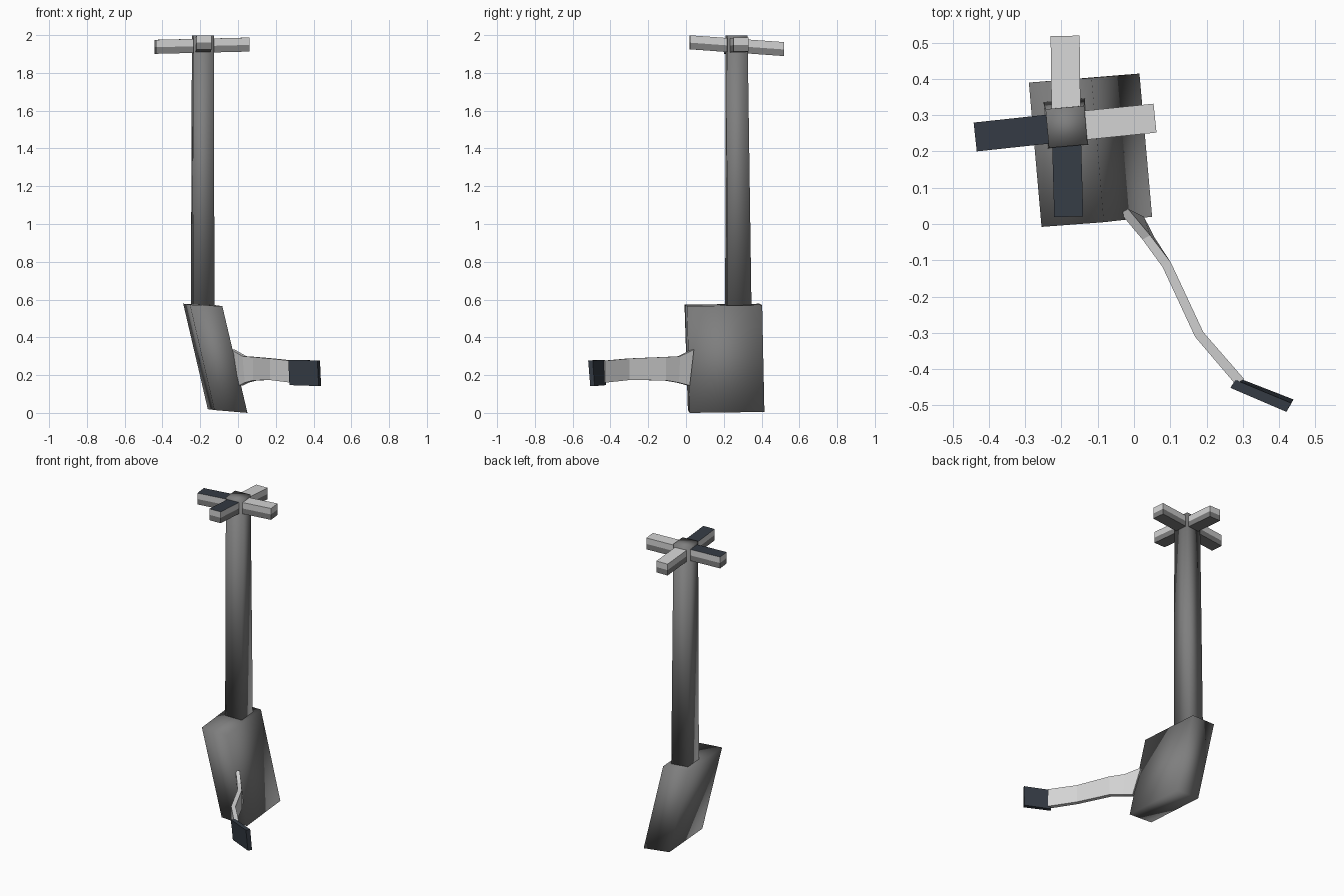
import bpy, bmesh, math
from mathutils import Vector

if "Cube" in bpy.data.objects:
    bpy.data.objects.remove(bpy.data.objects["Cube"])


def material(name, rgb):
    m = bpy.data.materials.new(name)
    m.diffuse_color = (*rgb, 1)
    m.use_nodes = True
    m.node_tree.nodes["Principled BSDF"].inputs["Base Color"].default_value = m.diffuse_color
    return m


GREY = material("mid grey", (0.21, 0.21, 0.21))
LIGHT = material("light grey", (0.65, 0.65, 0.65))
DARK = material("dark slate", (0.035, 0.044, 0.058))


def loft(name, rings, mats, smooth=False, rule=None):
    """Skin a list of four-cornered rings and cap both ends."""
    bm = bmesh.new()
    rows = [[bm.verts.new(p) for p in r] for r in rings]
    for a, b in zip(rows, rows[1:]):
        for i in range(4):
            j = (i + 1) % 4
            bm.faces.new((a[i], a[j], b[j], b[i]))
    bm.faces.new(rows[0])
    bm.faces.new(rows[-1])
    bmesh.ops.recalc_face_normals(bm, faces=bm.faces)
    for i, f in enumerate(bm.faces):
        f.smooth = smooth
        f.material_index = rule(i) if rule else 0
    me = bpy.data.meshes.new(name)
    bm.to_mesh(me)
    bm.free()
    for m in mats:
        me.materials.append(m)
    ob = bpy.data.objects.new(name, me)
    bpy.context.collection.objects.link(ob)
    return ob


def rect(cx, cy, z, w, d, degrees):
    a = math.radians(degrees)
    c, s = math.cos(a), math.sin(a)
    return [(cx + x * c - y * s, cy + x * s + y * c, z)
            for x, y in ((-w / 2, -d / 2), (w / 2, -d / 2), (w / 2, d / 2), (-w / 2, d / 2))]


# Sheared block at the foot
loft("foot_block", [
    [(-0.125, 0.01, 0.015), (0.05, 0.02, 0.0), (0.015, 0.415, 0.005), (-0.16, 0.40, 0.02)],
    [(-0.255, -0.008, 0.573), (-0.083, 0.005, 0.565), (-0.117, 0.403, 0.57), (-0.29, 0.39, 0.578)],
], [GREY], smooth=True)

# Slightly tapering square post
loft("post", [rect(-0.187, 0.277, 0.55, 0.114, 0.13, 5),
              rect(-0.186, 0.268, 1.997, 0.107, 0.107, 5)], [GREY], smooth=True)


# Cross bars: grey lower half, light upper half, own colour on top
def bar(name, start, end, top):
    start, end = Vector(start), Vector(end)
    side = (end - start).cross(Vector((0, 0, 1))).normalized() * 0.04

    def ring(h):
        up = Vector((0, 0, h))
        return [start - side + up, start + side + up, end + side + up, end - side + up]

    loft(name, [ring(-0.037), ring(-0.002), ring(0.037)], [GREY, LIGHT, top],
         rule=lambda i: 0 if i < 4 or i == 8 else (1 if i < 8 else 2))


hub = (-0.187, 0.267, 1.944)
bar("left_bar", hub, (-0.438, 0.24, 1.938), DARK)
bar("right_bar", hub, (0.058, 0.292, 1.95), LIGHT)
bar("front_bar", hub, (-0.18, 0.02, 1.962), DARK)
bar("back_bar", hub, (-0.19, 0.519, 1.926), LIGHT)

# Bent flat arm: x, y, half thickness, top z, bottom z, lean of the edge
arm = []
for x, y, t, hi, lo, lean in ((-0.005, 0.025, 0.012, 0.335, 0.145, 0.022),
                              (0.04, -0.04, 0.012, 0.30, 0.16, 0.006),
                              (0.09, -0.112, 0.013, 0.296, 0.172, 0),
                              (0.18, -0.305, 0.013, 0.288, 0.174, 0),
                              (0.292, -0.435, 0.014, 0.276, 0.16, 0)):
    nx, ny = 0.87 * t, 0.5 * t
    arm.append([(x - nx + lean, y - ny - lean / 2, lo), (x + nx + lean, y + ny - lean / 2, lo),
                (x + nx - lean, y + ny + lean / 2, hi), (x - nx - lean, y - ny + lean / 2, hi)])
loft("arm", arm, [LIGHT])

# Dark pad at the end of the arm
loft("pad", [
    [(0.272, -0.442, 0.147), (0.427, -0.507, 0.142), (0.44, -0.484, 0.142), (0.286, -0.424, 0.147)],
    [(0.266, -0.452, 0.28), (0.42, -0.518, 0.278), (0.434, -0.494, 0.278), (0.28, -0.43, 0.28)],
], [DARK])
